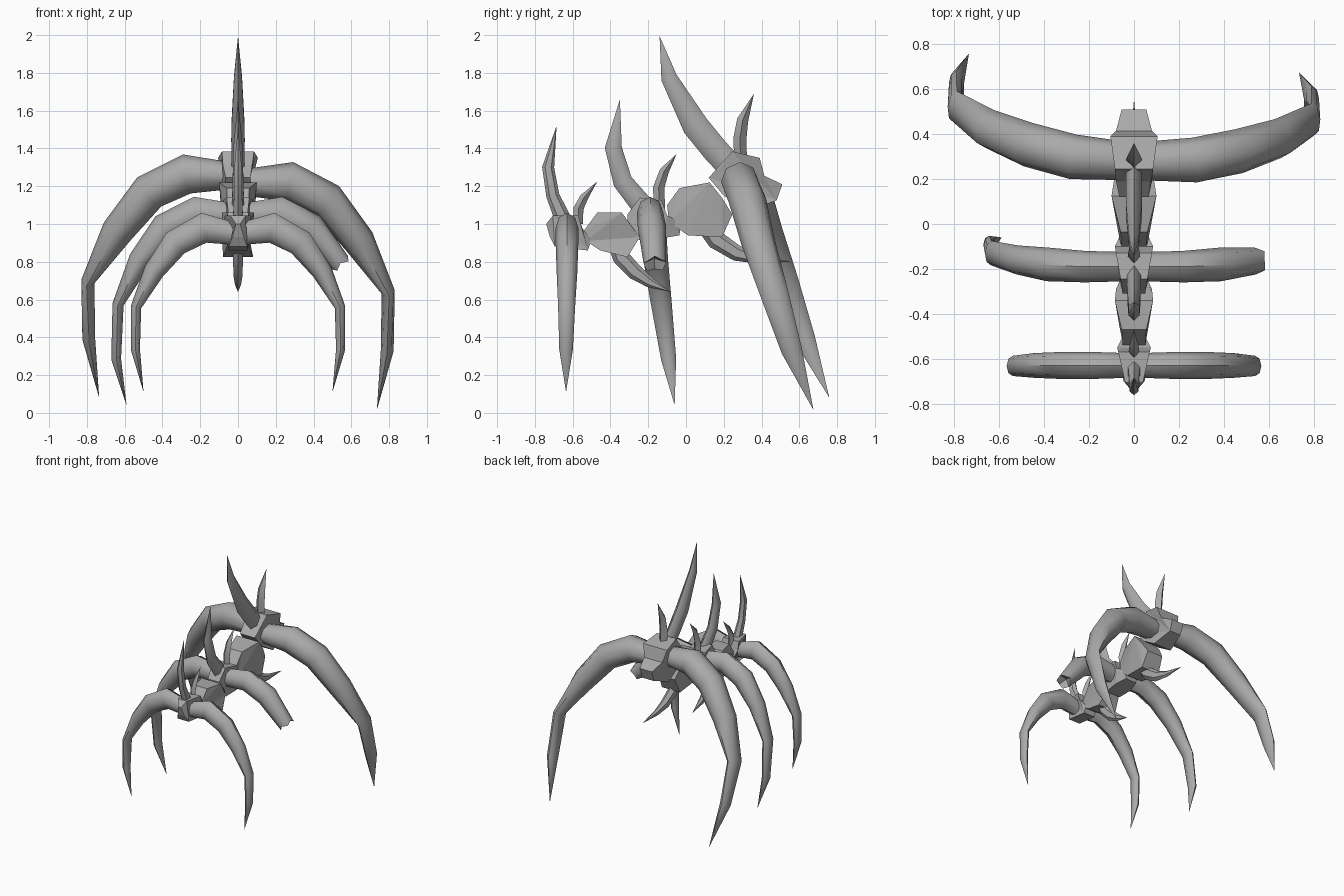
import bpy, bmesh, math
from mathutils import Vector

cube = bpy.data.objects.get("Cube")
if cube:
    bpy.data.objects.remove(cube, do_unlink=True)

bone = bpy.data.materials.new("grey_bone")
bone.use_nodes = True
GREY = (0.4, 0.4, 0.4, 1)
bone.diffuse_color = GREY
bone.node_tree.nodes["Principled BSDF"].inputs["Base Color"].default_value = GREY


def finish(name, bm, smooth):
    bmesh.ops.recalc_face_normals(bm, faces=bm.faces)
    mesh = bpy.data.meshes.new(name)
    bm.to_mesh(mesh)
    bm.free()
    mesh.materials.append(bone)
    obj = bpy.data.objects.new(name, mesh)
    bpy.context.collection.objects.link(obj)
    if smooth:
        bpy.ops.object.select_all(action='DESELECT')
        obj.select_set(True)
        bpy.context.view_layer.objects.active = obj
        bpy.ops.object.shade_smooth_by_angle(angle=math.radians(48))
    return obj


def sweep(name, path, axis, sides, broken=False):
    """Loft rings (position, bend radius, axial radius) along a path; the tip is a point."""
    bm = bmesh.new()
    pts = [Vector(p) for p, _, _ in path]
    rings = []
    last = len(pts) - 1
    for i, (p, r_bend, r_axis) in enumerate(path):
        tangent = (pts[min(i + 1, last)] - pts[max(i - 1, 0)]).normalized()
        side = (axis - tangent * axis.dot(tangent)).normalized()
        out = side.cross(tangent)
        if r_bend == 0:
            rings.append([bm.verts.new(p)])
            continue
        ring = []
        for k in range(sides):
            a = 2 * math.pi * k / sides
            jag = tangent * (0.02 * (k % 2)) if broken and i == last else Vector()
            ring.append(bm.verts.new(pts[i] + out * (r_bend * math.cos(a))
                                     + side * (r_axis * math.sin(a)) + jag))
        rings.append(ring)
    for a, b in zip(rings, rings[1:]):
        for k in range(sides):
            n = (k + 1) % sides
            if len(b) == 1:
                bm.faces.new((a[k], a[n], b[0]))
            else:
                bm.faces.new((a[k], a[n], b[n], b[k]))
    bm.faces.new(rings[0])
    if broken:
        # Hollow snapped end
        hub = bm.verts.new(pts[-1] - tangent * 0.03)
        for k in range(sides):
            bm.faces.new((rings[-1][k], rings[-1][(k + 1) % sides], hub))
    return finish(name, bm, True)


def block(name, outline):
    """Side outline of (y, z, half width) points bridged across the centre line."""
    bm = bmesh.new()
    left = [bm.verts.new((w, y, z)) for y, z, w in outline]
    right = [bm.verts.new((-w, y, z)) for y, z, w in outline]
    for k in range(len(outline)):
        n = (k + 1) % len(outline)
        bm.faces.new((left[k], left[n], right[n], right[k]))
    caps = [bm.faces.new(left), bm.faces.new(right)]
    bmesh.ops.triangulate(bm, faces=caps)
    return finish(name, bm, False)


# Vertebrae and the blocks between them
block("rear_vertebra", [
    (.245, 1.384, .085), (.39, 1.35, .105), (.415, 1.255, .08), (.51, 1.21, .055),
    (.48, 1.125, .05), (.33, 1.07, .08), (.2, 1.15, .08), (.12, 1.245, .065), (.19, 1.31, .08)])
block("rear_spine_block", [
    (-.1, 1.1, .055), (-.035, 1.19, .06), (.125, 1.22, .1), (.19, 1.14, .09),
    (.245, 1.05, .07), (.19, .93, .08), (.01, .94, .07), (-.09, 1.01, .06)])
block("middle_vertebra", [
    (-.31, 1.05, .05), (-.245, 1.14, .06), (-.13, 1.125, .08), (-.1, 1.045, .085),
    (-.025, 1.01, .05), (-.035, .94, .05), (-.125, .925, .075), (-.245, .915, .065),
    (-.31, .955, .05)])
block("front_spine_block", [
    (-.54, .965, .05), (-.47, 1.06, .055), (-.34, 1.06, .085), (-.29, .99, .08),
    (-.245, .93, .06), (-.31, .825, .08), (-.455, .86, .065), (-.53, .91, .05)])
block("front_vertebra", [
    (-.74, 1.0, .012), (-.705, 1.045, .04), (-.57, 1.045, .07), (-.55, .98, .075),
    (-.5, .915, .05), (-.52, .86, .05), (-.695, .88, .05), (-.72, .93, .03)])

# Ribs: (x, y, z, bend radius, axial radius) on the left side
Y = Vector((0, 1, 0))
RIBS = {
    "rear": [(.03, .28, 1.22, .07, .085), (.27, .285, 1.225, .105, .1), (.47, .325, 1.125, .1, .1),
             (.64, .38, .91, .085, .09), (.795, .465, .64, .036, .075), (.79, .56, .33, .034, .055),
             (.735, .675, .015, 0, 0)],
    "middle": [(.03, -.19, 1.04, .07, .065), (.22, -.19, 1.06, .085, .07), (.385, -.18, .98, .08, .075),
               (.52, -.16, .81, .06, .065), (.635, -.13, .575, .03, .055), (.645, -.092, .285, .026, .04),
               (.59, -.06, .04, 0, 0)],
    "front": [(.03, -.63, .95, .06, .055), (.18, -.63, .98, .08, .06), (.33, -.63, .9, .072, .06),
              (.445, -.63, .75, .055, .055), (.54, -.632, .56, .028, .045), (.543, -.635, .335, .024, .036),
              (.5, -.635, .11, 0, 0)],
}
for part, data in RIBS.items():
    for label, sign in (("left", 1), ("right", -1)):
        snapped = part == "middle" and sign == 1
        path = []
        for i, (x, y, z, rb, ra) in enumerate(data[:4] if snapped else data):
            if part == "rear" and sign == -1:
                # The right rear rib is lifted and swings further back
                z += 0.035 + 0.005 * i
                y += 0.014 * i
            path.append(((x * sign, y, z), rb, ra))
        if snapped:
            path[-1] = ((.54, -.165, .795), .055, .06)
        sweep(f"{part}_rib_{label}", path, Y, 8, snapped)

# Spikes along the centre line: (y, z, radius) and width across x
X = Vector((1, 0, 0))
SPIKES = {
    "rear_tall_spike": (.04, [(.27, 1.27, .07), (.16, 1.385, .07), (.05, 1.52, .07),
                              (-.09, 1.775, .043), (-.14, 1.995, 0)]),
    "rear_spur": (.036, [(.29, 1.33, .033), (.285, 1.45, .035), (.3, 1.55, .03), (.36, 1.69, 0)]),
    "rear_lower_spike": (.035, [(.1, 1.0, .05), (.16, .915, .05), (.27, .845, .042),
                                (.38, .815, .025), (.555, .8, 0)]),
    "middle_tall_spike": (.038, [(-.21, 1.07, .06), (-.335, 1.225, .052), (-.385, 1.405, .045),
                                 (-.35, 1.66, 0)]),
    "middle_spur": (.028, [(-.14, 1.08, .03), (-.145, 1.19, .03), (-.115, 1.28, .025), (-.05, 1.37, 0)]),
    "middle_lower_spike": (.03, [(-.37, .9, .045), (-.345, .825, .045), (-.27, .745, .042),
                                 (-.19, .69, .028), (-.08, .64, 0)]),
    "front_tall_spike": (.032, [(-.64, 1.0, .045), (-.705, 1.15, .035), (-.73, 1.3, .032),
                                (-.685, 1.52, 0)]),
    "front_spur": (.024, [(-.57, 1.0, .025), (-.57, 1.08, .027), (-.54, 1.14, .022), (-.47, 1.225, 0)]),
}
for name, (width, data) in SPIKES.items():
    widest = max(r for _, _, r in data)
    path = [((0, y, z), r, width * r / widest) for y, z, r in data]
    sweep(name, path, X, 4 if name.endswith("spur") else 6)
